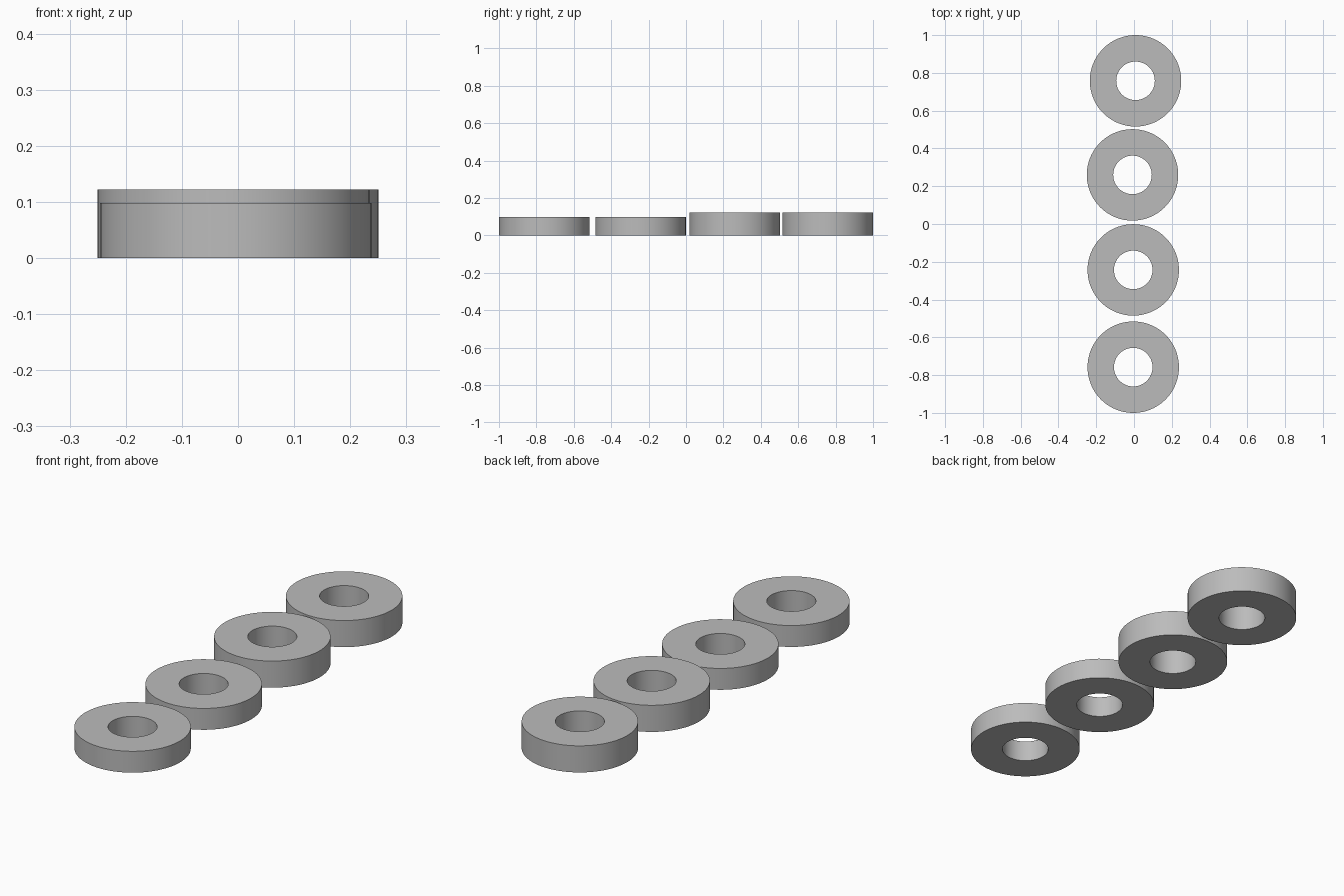
import bpy, bmesh, math

if "Cube" in bpy.data.objects:
    bpy.data.objects.remove(bpy.data.objects["Cube"])

SEGMENTS = 96
OUTER, INNER = 0.242, 0.102

grey = bpy.data.materials.new("plain grey")
grey.diffuse_color = (0.5, 0.5, 0.5, 1)
grey.use_nodes = True
grey.node_tree.nodes["Principled BSDF"].inputs["Base Color"].default_value = grey.diffuse_color


def ring(name, x, y, height):
    """Flat washer with square edges, standing on z = 0."""
    bm = bmesh.new()
    profile = [(INNER, 0), (OUTER, 0), (OUTER, height), (INNER, height)]
    loops = []
    for r, z in profile:
        loops.append([bm.verts.new((r * math.cos(a), r * math.sin(a), z))
                      for a in (2 * math.pi * i / SEGMENTS for i in range(SEGMENTS))])
    for k in range(4):
        a, b = loops[k], loops[(k + 1) % 4]
        for i in range(SEGMENTS):
            j = (i + 1) % SEGMENTS
            bm.faces.new((a[i], a[j], b[j], b[i]))
    bmesh.ops.recalc_face_normals(bm, faces=bm.faces)
    mesh = bpy.data.meshes.new(name)
    bm.to_mesh(mesh)
    bm.free()
    mesh.materials.append(grey)
    obj = bpy.data.objects.new(name, mesh)
    obj.location = (x, y, 0)
    bpy.context.collection.objects.link(obj)
    bpy.ops.object.select_all(action='DESELECT')
    obj.select_set(True)
    bpy.context.view_layer.objects.active = obj
    bpy.ops.object.shade_smooth_by_angle(angle=math.radians(30))


# Two thin rings in front, two thick rings behind
ring("front_thin_ring", -0.004, -0.758, 0.098)
ring("rear_thin_ring", -0.004, -0.243, 0.098)
ring("front_thick_ring", -0.008, 0.26, 0.122)
ring("rear_thick_ring", 0.008, 0.758, 0.122)
